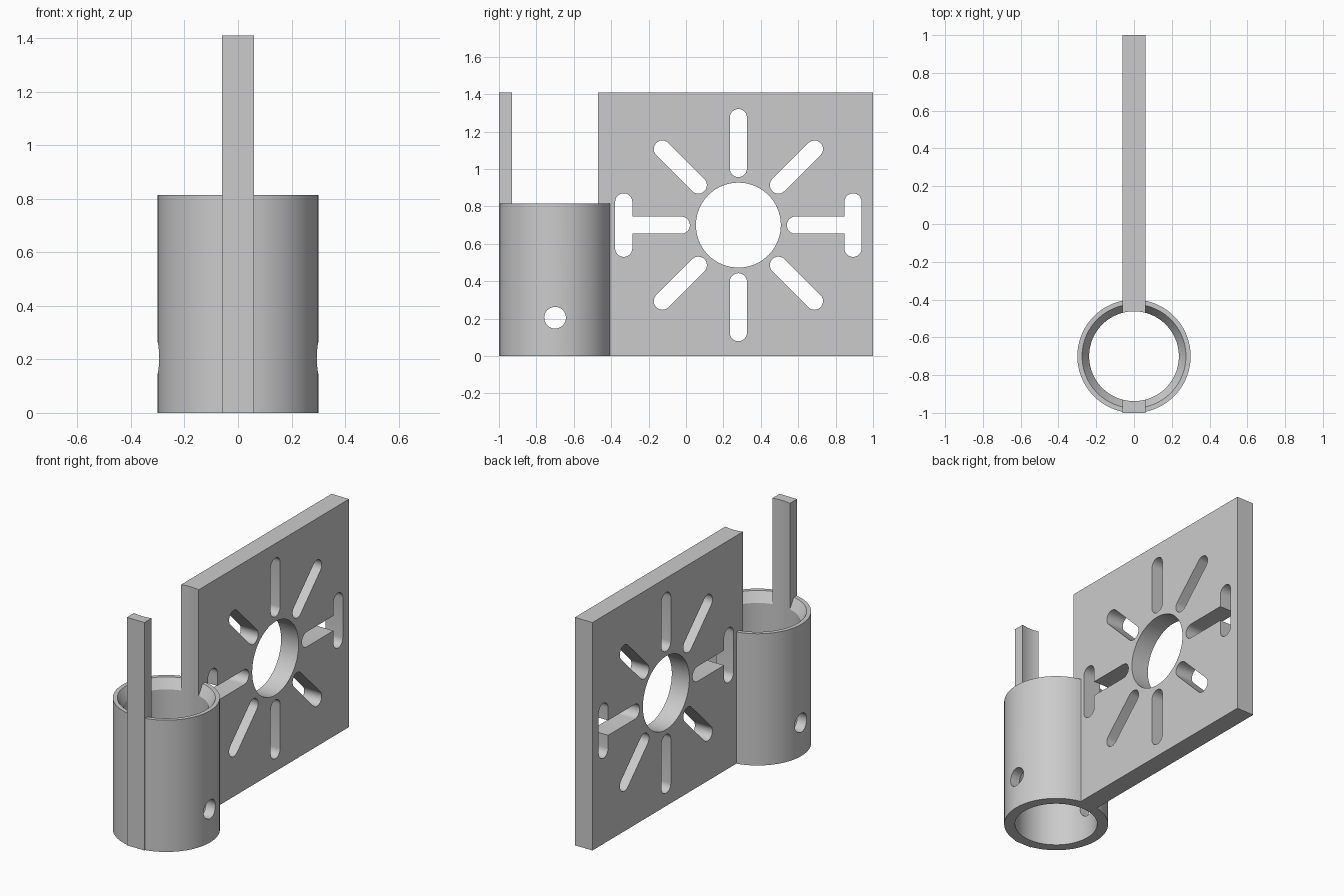
import bpy, bmesh, math
from mathutils import Matrix, Vector

if "Cube" in bpy.data.objects:
    bpy.data.objects.remove(bpy.data.objects["Cube"])

THICK = 0.06                 # half thickness of plate
TOP = 1.41                   # plate and post height
TUBE_Y, TUBE_H = -0.70, 0.815
HUB = Vector((0, 0.28, 0.70))  # centre of the slot pattern
SLOT_R = 0.046


def new_object(name, bm):
    bmesh.ops.recalc_face_normals(bm, faces=bm.faces)
    me = bpy.data.meshes.new(name)
    bm.to_mesh(me)
    bm.free()
    ob = bpy.data.objects.new(name, me)
    bpy.context.collection.objects.link(ob)
    return ob


def lathe(name, profile, segs=96):
    """Solid of stacked rings (radius, z), capped at both ends, on the tube axis."""
    bm = bmesh.new()
    rings = [[bm.verts.new((r * math.cos(a), TUBE_Y + r * math.sin(a), z))
              for a in (2 * math.pi * i / segs for i in range(segs))]
             for r, z in profile]
    for lo, hi in zip(rings, rings[1:]):
        for i in range(segs):
            j = (i + 1) % segs
            bm.faces.new((lo[i], lo[j], hi[j], hi[i]))
    bm.faces.new(rings[0])
    bm.faces.new(rings[-1])
    return new_object(name, bm)


def prism(name, points, half):
    """Extrude a (y, z) outline along x."""
    bm = bmesh.new()
    face = bm.faces.new([bm.verts.new((-half, y, z)) for y, z in points])
    ext = bmesh.ops.extrude_face_region(bm, geom=[face])["geom"]
    bmesh.ops.translate(bm, vec=(2 * half, 0, 0),
                        verts=[v for v in ext if isinstance(v, bmesh.types.BMVert)])
    return new_object(name, bm)


def disc(cy, cz, r, n):
    return [(cy + r * math.cos(2 * math.pi * i / n), cz + r * math.sin(2 * math.pi * i / n))
            for i in range(n)]


def slot(a, b, angle=0.0, round_end=True):
    """Slot cutter from radius a to b along a direction around the hub."""
    pts = [(a + SLOT_R * math.cos(t), SLOT_R * math.sin(t))
           for t in (math.pi / 2 + math.pi * i / 12 for i in range(13))]
    if round_end:
        pts += [(b + SLOT_R * math.cos(t), SLOT_R * math.sin(t))
                for t in (-math.pi / 2 + math.pi * i / 12 for i in range(13))]
    else:
        pts += [(b, -SLOT_R), (b, SLOT_R)]
    c, s = math.cos(angle), math.sin(angle)
    return prism("slot_cutter", [(HUB.y + c * u - s * v, HUB.z + s * u + c * v)
                                 for u, v in pts], 0.2)


def combine(ob, other, op):
    mod = ob.modifiers.new("bool", 'BOOLEAN')
    mod.operation, mod.solver, mod.object = op, 'EXACT', other
    bpy.context.view_layer.objects.active = ob
    bpy.ops.object.modifier_apply(modifier=mod.name)
    bpy.data.objects.remove(other, do_unlink=True)


# Tube with a tapered mouth
bracket = lathe("slotted_plate_bracket", [(0.30, 0), (0.30, TUBE_H)])
combine(bracket, lathe("mouth_cutter", [(0.2, TUBE_H - 0.12), (0.28, TUBE_H + 0.008)]),
        'DIFFERENCE')

# Plate running through the tube, leaving the front post once bored
plate = prism("plate", [(-1, 0), (1, 0), (1, TOP), (-1, TOP)], THICK)
combine(bracket, plate, 'UNION')
combine(bracket, lathe("bore_cutter", [(0.2375, -0.1), (0.2375, TOP + 0.1)]), 'DIFFERENCE')

# Cross pin hole and large centre hole
combine(bracket, prism("pin_cutter", disc(TUBE_Y, 0.205, 0.058, 32), 0.5), 'DIFFERENCE')
combine(bracket, prism("centre_cutter", disc(HUB.y, HUB.z, 0.227, 80), 0.2), 'DIFFERENCE')

# Eight radial slots; the two horizontal ones end in a crossbar
for k in range(8):
    angle = k * math.pi / 4
    if k % 4 == 0:
        combine(bracket, slot(0.305, 0.61, angle, False), 'DIFFERENCE')
        bar = slot(-0.124, 0.124, math.pi / 2)
        bar.data.transform(Matrix.Translation((0, 0.613 * math.cos(angle), 0)))
        combine(bracket, bar, 'DIFFERENCE')
    else:
        combine(bracket, slot(0.303, 0.575, angle), 'DIFFERENCE')

# Single grey finish
mat = bpy.data.materials.new("light grey")
mat.diffuse_color = (0.6, 0.6, 0.6, 1)
mat.use_nodes = True
mat.node_tree.nodes["Principled BSDF"].inputs["Base Color"].default_value = mat.diffuse_color
bracket.data.materials.clear()
bracket.data.materials.append(mat)
for p in bracket.data.polygons:
    p.material_index = 0

bpy.ops.object.select_all(action='DESELECT')
bracket.select_set(True)
bpy.context.view_layer.objects.active = bracket
bpy.ops.object.shade_smooth_by_angle(angle=math.radians(25))
